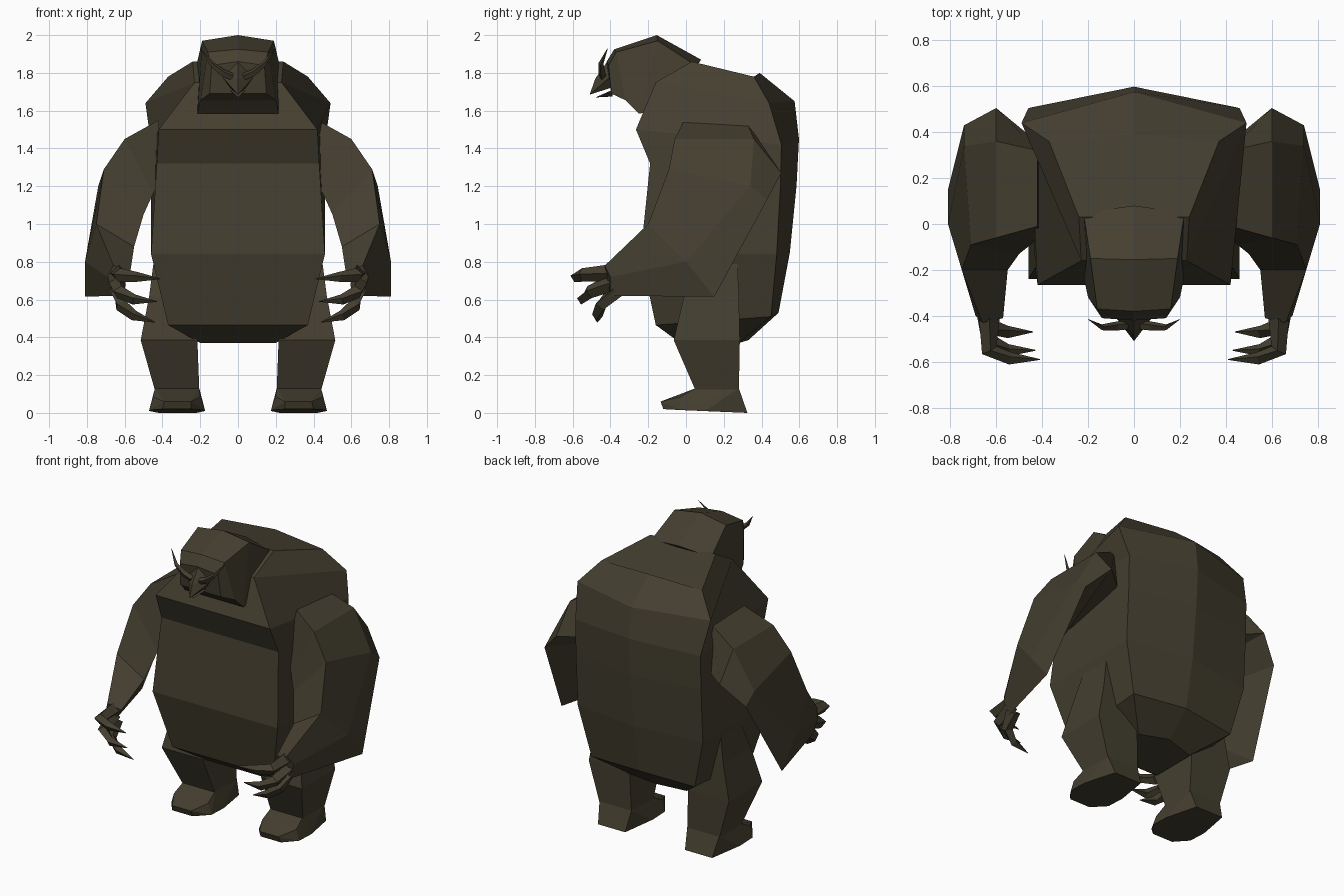
import bpy, bmesh
from mathutils import Vector

fur = bpy.data.materials.new("dark brown fur")
fur.diffuse_color = (0.058, 0.049, 0.029, 1)


def finish(name, bm, mirror=False):
    bmesh.ops.recalc_face_normals(bm, faces=bm.faces)
    me = bpy.data.meshes.new(name)
    bm.to_mesh(me)
    bm.free()
    me.materials.append(fur)
    ob = bpy.data.objects.new(name, me)
    bpy.context.collection.objects.link(ob)
    if mirror:
        ob.modifiers.new("mirror", 'MIRROR').use_clip = False
    return ob


def loft(name, rings, mirror=False):
    """Skin a closed tube through rings with equal point counts."""
    bm = bmesh.new()
    vs = [[bm.verts.new(p) for p in r] for r in rings]
    n = len(vs[0])
    for a, b in zip(vs, vs[1:]):
        for i in range(n):
            j = (i + 1) % n
            bm.faces.new((a[i], a[j], b[j], b[i]))
    bm.faces.new(vs[0])
    bm.faces.new(vs[-1])
    return finish(name, bm, mirror)


def hull(name, pts, mirror=False):
    bm = bmesh.new()
    for p in pts:
        bm.verts.new(p)
    bmesh.ops.convex_hull(bm, input=bm.verts)
    bmesh.ops.dissolve_limit(bm, angle_limit=0.02, verts=bm.verts, edges=bm.edges)
    return finish(name, bm, mirror)


def spike(name, path, radii):
    """Curved four-sided claw or horn, mirrored."""
    path = [Vector(p) for p in path]
    rings = []
    for i, (p, r) in enumerate(zip(path, radii)):
        d = (path[min(i + 1, len(path) - 1)] - path[max(i - 1, 0)]).normalized()
        u = d.cross(Vector((0, 0.25, 1))).normalized()
        w = d.cross(u)
        rings.append([p + u * r, p + w * r, p - u * r, p - w * r])
    return loft(name, rings, True)


# Body: front corner, back corner and spine point (y, z) for each ring
body = [
    ((0.20, -0.03, 0.37), (0.20, 0.28, 0.37), (0.33, 0.385)),
    ((0.37, -0.16, 0.465), (0.38, 0.45, 0.51), (0.49, 0.53)),
    ((0.46, -0.24, 0.84), (0.46, 0.48, 0.84), (0.55, 0.85)),
    ((0.43, -0.19, 1.32), (0.46, 0.50, 1.20), (0.585, 1.20)),
    ((0.42, -0.265, 1.50), (0.46, 0.505, 1.42), (0.598, 1.45)),
    ((0.23, -0.16, 1.75), (0.49, 0.44, 1.64), (0.575, 1.65)),
    ((0.24, 0.03, 1.86), (0.37, 0.36, 1.78), (0.39, 1.80)),
]
loft("body", [[f, b, (0, *s), (-b[0], b[1], b[2]), (-f[0], f[1], f[2])]
              for f, b, s in body])

# Head: top corner, lower corner and crown point (y, z) for each ring
head = [
    ((0.22, 0.05, 1.84), (0.22, -0.10, 1.60), (0.08, 1.87)),
    ((0.19, -0.15, 1.97), (0.215, -0.25, 1.585), (-0.155, 2.0)),
    ((0.16, -0.37, 1.91), (0.20, -0.32, 1.655), (-0.38, 1.925)),
    ((0.14, -0.41, 1.84), (0.15, -0.395, 1.69), (-0.42, 1.86)),
]
loft("head", [[t, b, (-b[0], b[1], b[2]), (-t[0], t[1], t[2]), (0, *c)]
              for t, b, c in head])

# Beak and brow horns
hull("upper_beak", [(0.085, -0.40, 1.78), (-0.085, -0.40, 1.78), (0, -0.41, 1.87),
                    (0, -0.48, 1.77), (0, -0.51, 1.685), (0.04, -0.40, 1.72),
                    (-0.04, -0.40, 1.72)])
hull("lower_beak", [(0.045, -0.39, 1.71), (-0.045, -0.39, 1.71),
                    (0, -0.48, 1.67), (0, -0.39, 1.675)])
spike("brow_horn", [(0.03, -0.44, 1.78), (0.08, -0.445, 1.80),
                    (0.14, -0.45, 1.85), (0.20, -0.415, 1.93)],
      [0.02, 0.02, 0.013, 0.001])

# Arm: upper front, upper back, trailing edge, inner front
loft("arm", [
    [(0.42, -0.01, 1.55), (0.42, 0.32, 1.54), (0.40, 0.34, 1.25), (0.40, -0.05, 1.24)],
    [(0.60, -0.06, 1.45), (0.60, 0.36, 1.45), (0.60, 0.505, 1.27), (0.45, -0.09, 1.16)],
    [(0.71, -0.09, 1.29), (0.74, 0.34, 1.20), (0.74, 0.43, 1.13), (0.50, -0.13, 1.05)],
    [(0.75, -0.20, 1.00), (0.81, 0.00, 0.80), (0.81, 0.15, 0.615), (0.55, -0.20, 0.88)],
    [(0.66, -0.43, 0.78), (0.69, -0.40, 0.72), (0.66, -0.40, 0.62), (0.57, -0.41, 0.75)],
], True)

# Three hooked claws per hand
claws = [
    ("upper_claw", (0.63, -0.41, 0.74), (0.63, -0.55, 0.73), (0.54, -0.585, 0.72), (0.41, -0.59, 0.71)),
    ("middle_claw", (0.64, -0.39, 0.69), (0.63, -0.51, 0.64), (0.55, -0.55, 0.60), (0.43, -0.55, 0.59)),
    ("lower_claw", (0.64, -0.37, 0.65), (0.62, -0.45, 0.57), (0.55, -0.47, 0.515), (0.44, -0.47, 0.48)),
]
for name, *path in claws:
    spike(name, path, [0.045, 0.036, 0.028, 0.002])


# Leg: (x0, x1, y0, y1, z) boxes stacked from ankle to hip
loft("leg", [[(x0, y0, z), (x1, y0, z), (x1, y1, z), (x0, y1, z)]
             for x0, x1, y0, y1, z in [(0.205, 0.44, 0.05, 0.28, 0.12),
                                       (0.215, 0.515, -0.065, 0.285, 0.385),
                                       (0.23, 0.47, -0.01, 0.28, 0.62),
                                       (0.30, 0.44, 0.08, 0.27, 0.85)]], True)

# Foot: pairs of points (x0, x1, y, z)
hull("foot", [(x, y, z) for x0, x1, y, z in [(0.205, 0.44, 0.05, 0.13),
                                             (0.205, 0.44, 0.28, 0.13),
                                             (0.22, 0.42, 0.325, 0.0),
                                             (0.175, 0.47, 0.10, 0.01),
                                             (0.175, 0.47, -0.03, 0.015),
                                             (0.20, 0.45, -0.03, 0.085),
                                             (0.25, 0.40, -0.12, 0.02),
                                             (0.25, 0.39, -0.135, 0.06)]
              for x in (x0, x1)], True)
